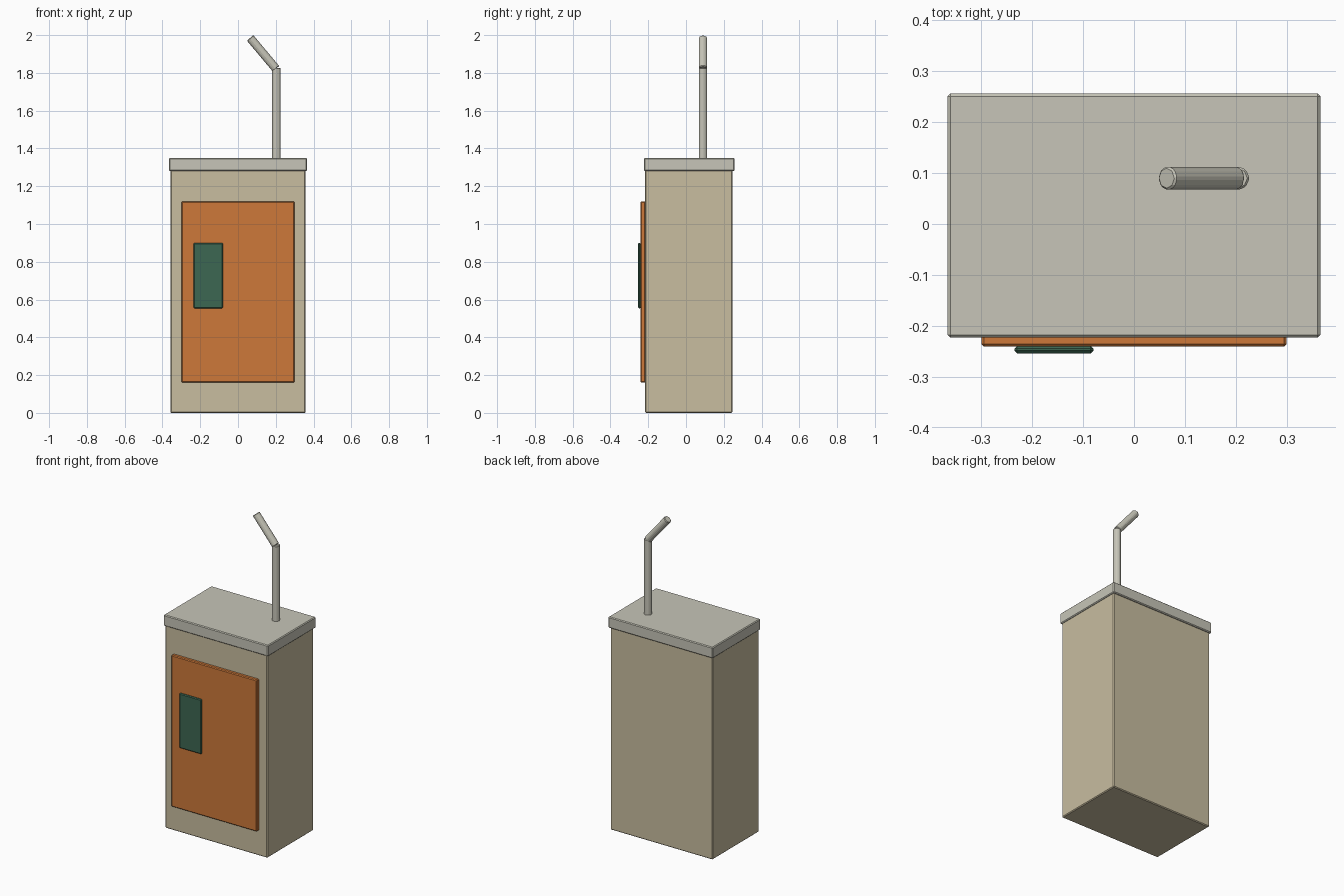
import bpy
from math import radians, sin, cos
from mathutils import Vector

default_cube = bpy.data.objects.get("Cube")
if default_cube:
    bpy.data.objects.remove(default_cube, do_unlink=True)


def material(name, colour):
    mat = bpy.data.materials.new(name)
    mat.use_nodes = True
    rgba = (*colour, 1.0)
    mat.diffuse_color = rgba
    mat.node_tree.nodes["Principled BSDF"].inputs["Base Color"].default_value = rgba
    return mat


def finish(obj, name, mat, bevel):
    """Name, colour and chamfer a part."""
    obj.name = name
    obj.data.materials.append(mat)
    mod = obj.modifiers.new("chamfer", "BEVEL")
    mod.width = bevel
    mod.segments = 1
    mod.limit_method = "ANGLE"
    mod.angle_limit = radians(30)
    return obj


def box(name, low, high, mat, bevel=0.005):
    """Chamfered box between two opposite corners."""
    low, high = Vector(low), Vector(high)
    bpy.ops.mesh.primitive_cube_add(size=1, location=(low + high) / 2)
    obj = bpy.context.object
    obj.scale = high - low
    bpy.ops.object.transform_apply(location=False, rotation=False, scale=True)
    return finish(obj, name, mat, bevel)


def tube(name, base, length, tilt, mat, radius=0.024):
    """Eight-sided tube rising from base, leaning towards -x by tilt."""
    axis = Vector((-sin(tilt), 0, cos(tilt)))
    bpy.ops.mesh.primitive_cylinder_add(
        vertices=8, radius=radius, depth=length,
        location=Vector(base) + axis * length / 2, rotation=(0, -tilt, 0))
    return finish(bpy.context.object, name, mat, 0.004)


cream = material("cream card", (0.58, 0.51, 0.35))
pale = material("pale grey", (0.57, 0.56, 0.48))
orange = material("orange label", (0.61, 0.19, 0.042))
green = material("dark green", (0.046, 0.135, 0.085))

# Carton and its overhanging lid
box("carton_body", (-0.358, -0.217, 0), (0.358, 0.246, 1.285), cream)
box("carton_lid", (-0.366, -0.223, 1.28), (0.366, 0.256, 1.35), pale)

# Raised front label with a small green patch
box("front_label", (-0.3, -0.241, 0.16), (0.3, -0.215, 1.12), orange)
box("label_patch", (-0.235, -0.254, 0.553), (-0.08, -0.240, 0.9), green)

# Bent drinking straw
tube("straw_lower", (0.203, 0.09, 1.345), 0.482, 0, pale)
tube("straw_upper", (0.201, 0.09, 1.822), 0.213, radians(40), pale)
